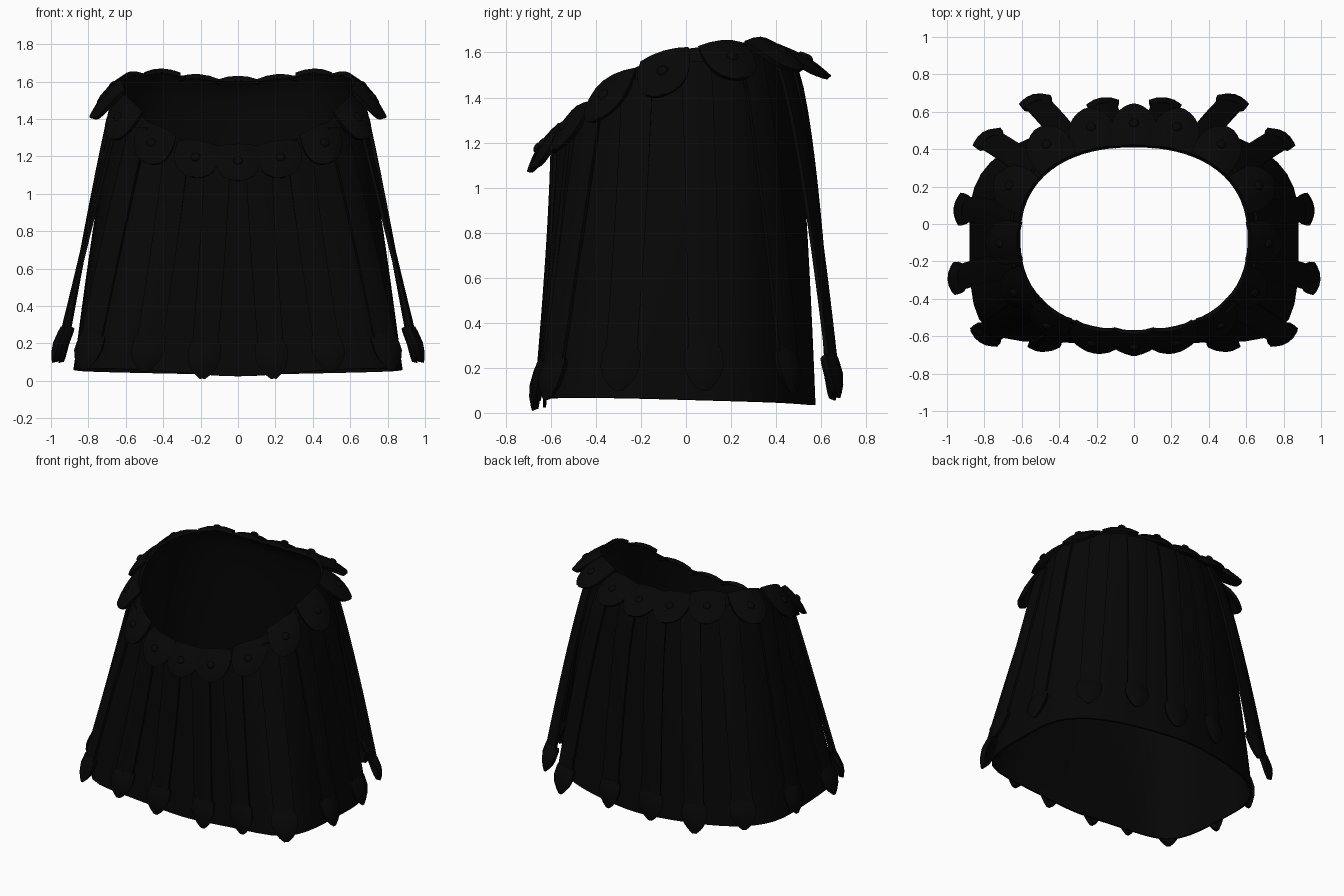
import bpy
from math import atan2, cos, sin, pi
from mathutils import Vector

if "Cube" in bpy.data.objects:
    bpy.data.objects.remove(bpy.data.objects["Cube"])

leather = bpy.data.materials.new("black leather")
leather.use_nodes = True
BLACK = (0.002, 0.002, 0.002, 1)
leather.diffuse_color = BLACK
bsdf = leather.node_tree.nodes["Principled BSDF"]
bsdf.inputs["Base Color"].default_value = BLACK

RIM = [(-.58, 1.25), (-.45, 1.37), (-.3, 1.5), (-.05, 1.61), (.2, 1.64), (.34, 1.65), (.42, 1.61)]


def rim_height(y):
    y = min(max(y, RIM[0][0]), RIM[-1][0])
    for (y0, z0), (y1, z1) in zip(RIM, RIM[1:]):
        if y <= y1:
            return z0 + (z1 - z0) * (y - y0) / (y1 - y0)


def ring(theta, a, b, n, cy):
    r = (abs(cos(theta) / a) ** n + abs(sin(theta) / b) ** n) ** (-1 / n)
    return Vector((r * cos(theta), cy + r * sin(theta), 0))


def skirt(theta, s):
    """Point on the skirt wall; s runs from the rim to the hem."""
    top = ring(theta, .62, .5, 2.3, -.08)
    # Square front corners, rounder back
    square = 2.9 - 1.1 * sin(theta) + 4 * max(0, -sin(theta))
    low = ring(theta, .88, .605, square, -.03)
    ease = .8 - .4 * max(0, sin(theta)) + .5 * max(0, -sin(theta)) ** 4
    p = top.lerp(low, s ** ease)
    hem = .06 - .025 * sin(theta) - .06 * max(0, -sin(theta)) ** 4
    p.z = rim_height(top.y) * (1 - s) + hem * s
    return p


def tangent(theta, s):
    return (skirt(theta + .08, s) - skirt(theta - .08, s)).normalized()


def outward(theta, s):
    t = tangent(theta, s)
    return Vector((t.y, -t.x, 0)).normalized()


def make(name, verts, faces, thick, offset=0):
    mesh = bpy.data.meshes.new(name)
    mesh.from_pydata(verts, [], faces)
    mesh.materials.append(leather)
    obj = bpy.data.objects.new(name, mesh)
    bpy.context.collection.objects.link(obj)
    bpy.ops.object.select_all(action='DESELECT')
    obj.select_set(True)
    bpy.context.view_layer.objects.active = obj
    mod = obj.modifiers.new("thickness", 'SOLIDIFY')
    mod.thickness, mod.offset = thick, offset
    bpy.ops.object.modifier_apply(modifier=mod.name)
    bpy.ops.object.shade_smooth_by_angle(angle=.6)


def plate(name, rows, thick, bend):
    """Curved plate from rows of (centre, side direction, outward normal, half width)."""
    cols = (-1, -.5, 0, .5, 1)
    verts = [c + side * w * u - n * bend * w * u * u
             for c, side, n, w in rows for u in cols]
    k = len(cols)
    faces = [(i * k + j, i * k + j + 1, (i + 1) * k + j + 1, (i + 1) * k + j)
             for i in range(len(rows) - 1) for j in range(k - 1)]
    make(name, verts, faces, thick)


# Skirt shell, open at the rim and the hem
SEG, LEVELS = 72, 14
verts = [skirt(2 * pi * i / SEG, (j / LEVELS) ** 1.4)
         for j in range(LEVELS + 1) for i in range(SEG)]
faces = [((j + 1) * SEG + i, (j + 1) * SEG + (i + 1) % SEG, j * SEG + (i + 1) % SEG, j * SEG + i)
         for j in range(LEVELS) for i in range(SEG)]
make("skirt_shell", verts, faces, .014, -1)


# Rounded collar tabs, each with a domed stud
TAB_SHAPE = [(0, .108), (.25, .118), (.5, .118), (.7, .105), (.85, .08), (.95, .046), (1, .015)]


def collar_tab(label, theta):
    side, n = tangent(theta, 0), outward(theta, 0)
    side.z *= .7
    side.normalize()
    start = skirt(theta, 0) + Vector((0, 0, .01))
    path = n * (.165 + .05 * n.y) - Vector((0, 0, .19 - .06 * max(n.y, 0)))
    up = side.cross(path).normalized()
    if up.dot(n) < 0:
        up = -up
    rows = [(start + path * v + up * .015 * sin(pi * v), side, up, w) for v, w in TAB_SHAPE]
    plate("collar_tab_" + label, rows, .024, .22)
    bpy.ops.mesh.primitive_uv_sphere_add(segments=12, ring_count=8, radius=.026,
                                         location=start + path * .5 + up * .025)
    stud = bpy.context.object
    stud.name = "tab_stud_" + label
    stud.rotation_euler = up.to_track_quat('Z', 'Y').to_euler()
    stud.scale.z = .6
    stud.data.materials.append(leather)
    bpy.ops.object.shade_smooth_by_angle(angle=1)


# Hanging strap with a shield-shaped end
TIP_SHAPE = [(0, .066), (.12, .08), (.45, .082), (.7, .064), (.88, .036), (1, .008)]
STEPS = 14


def strap(label, theta_top, theta_low, end):
    low = skirt(theta_low, 1)
    swing = Vector((end.x - low.x, end.y - low.y, 0))
    # Back straps bow out early, the others only near the hem
    bow = 1.5 - .9 * max(0, sin(theta_low))
    rows = []
    for i in range(STEPS + 1):
        s = .04 + .96 * i / STEPS
        theta = theta_top + (theta_low - theta_top) * s
        n = outward(theta, s)
        c = skirt(theta, s) + n * .014 * (1 - s) + swing * s ** bow
        c.z += (end.z - low.z) * s
        side = Vector((-n.y, n.x, 0))
        rows.append((c, side, n, .068))
    c, side, n, w = rows[-1]
    fall = (c - rows[-3][0]).normalized()
    plate("strap_" + label, rows[:-1], .018, .1)
    tip = [(c - fall * .19 * (1 - v) + n * .02 * sin(pi * v), side, n, hw)
           for v, hw in TIP_SHAPE]
    plate("strap_tip_" + label, tip, .03, .3)


# Plan positions for the left half, from the front round to the back
tab_spots = [(0, -.65), (.23, -.6), (.47, -.52), (.64, -.35), (.7, -.1),
             (.65, .19), (.47, .39), (.25, .5), (0, .53)]
strap_ends = [(.19, -.67, .015), (.5, -.66, .05), (.82, -.615, .06), (.98, -.3, .1),
              (.945, .08, .1), (.8, .47, .09), (.54, .67, .07), (.17, .65, .06)]
tab_angles = [atan2(y + .08, x) for x, y in tab_spots]

for i, angle in enumerate(tab_angles):
    collar_tab(f"left_{i}", angle)
    if 0 < i < len(tab_angles) - 1:
        collar_tab(f"right_{i}", pi - angle)

for i, (x, y, z) in enumerate(strap_ends):
    top = (tab_angles[i] + tab_angles[i + 1]) / 2
    low = atan2(y + .03, x)
    strap(f"left_{i}", top, low, Vector((x, y, z)))
    strap(f"right_{i}", pi - top, pi - low, Vector((-x, y, z)))
